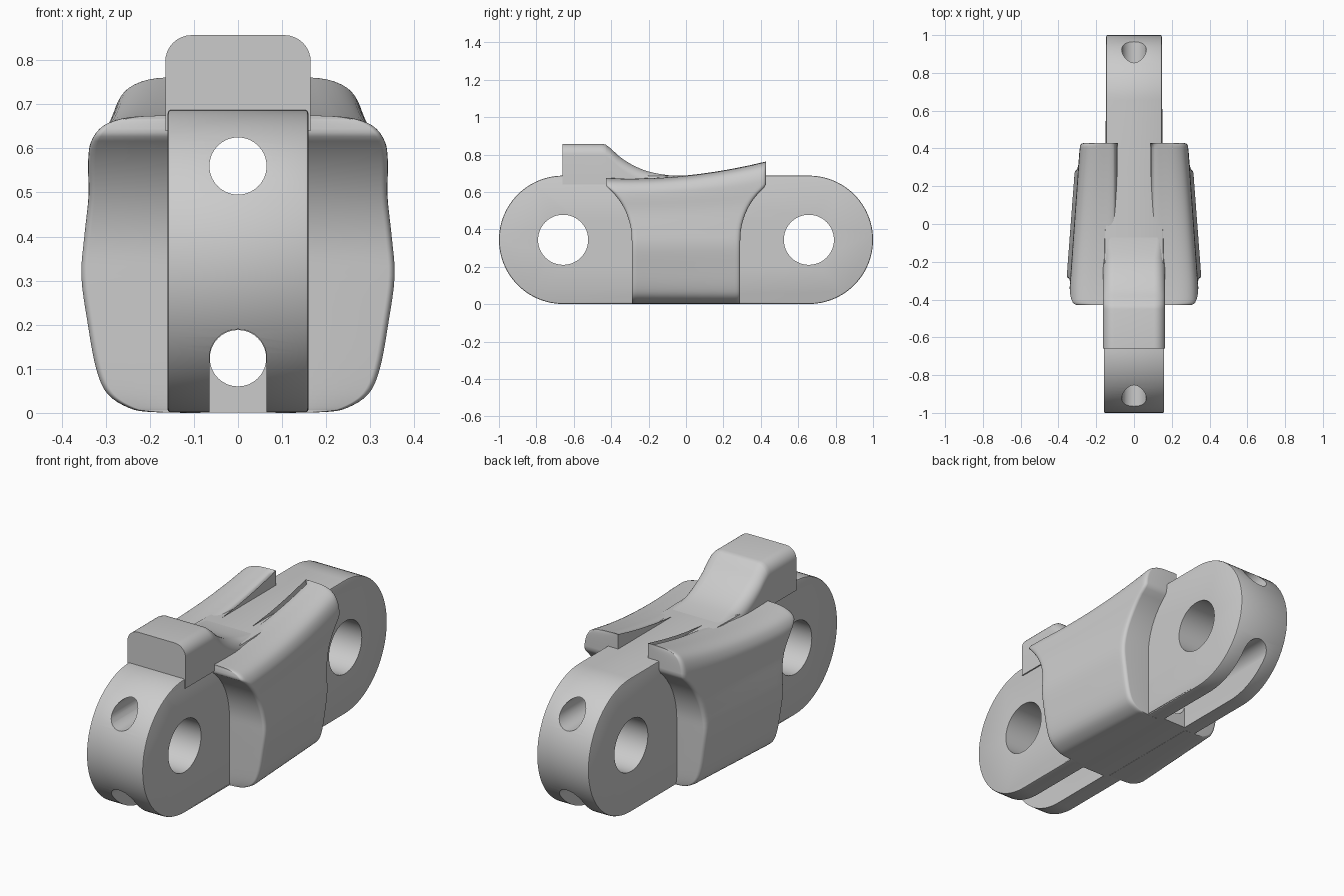
import bpy, bmesh, math
from mathutils import Vector, Matrix

cube = bpy.data.objects.get("Cube")
if cube:
    bpy.data.objects.remove(cube)

PIN_Y, PIN_Z, END_R = 0.657, 0.344, 0.343
SLOT_R = 0.065

grey = bpy.data.materials.new("plain grey")
grey.use_nodes = True
grey.diffuse_color = (0.6, 0.6, 0.6, 1)
grey.node_tree.nodes["Principled BSDF"].inputs["Base Color"].default_value = (0.6, 0.6, 0.6, 1)


def make(name, bm):
    bmesh.ops.recalc_face_normals(bm, faces=bm.faces)
    mesh = bpy.data.meshes.new(name)
    bm.to_mesh(mesh)
    bm.free()
    mesh.materials.append(grey)
    obj = bpy.data.objects.new(name, mesh)
    bpy.context.collection.objects.link(obj)
    return obj


def activate(obj):
    bpy.ops.object.select_all(action='DESELECT')
    obj.select_set(True)
    bpy.context.view_layer.objects.active = obj


def apply_modifier(obj, kind, **settings):
    mod = obj.modifiers.new(kind.title(), kind)
    for key, value in settings.items():
        setattr(mod, key, value)
    activate(obj)
    bpy.ops.object.modifier_apply(modifier=mod.name)


def smooth(obj, degrees=35):
    activate(obj)
    bpy.ops.object.shade_smooth_by_angle(angle=math.radians(degrees))


def loft(sections, caps=True):
    """Skin closed rings of equal length; returns the bmesh and its rings."""
    bm = bmesh.new()
    rings = [[bm.verts.new(p) for p in ring] for ring in sections]
    n = len(rings[0])
    for a, b in zip(rings, rings[1:]):
        for i in range(n):
            j = (i + 1) % n
            bm.faces.new((a[i], a[j], b[j], b[i]))
    if caps:
        bm.faces.new(rings[0])
        bm.faces.new(rings[-1])
    return bm, rings


def arc(cx, cz, r, start, end, steps):
    return [(cx + r * math.cos(math.radians(start + (end - start) * i / steps)),
             cz + r * math.sin(math.radians(start + (end - start) * i / steps)))
            for i in range(steps + 1)]


def spline(points, steps):
    """Catmull-Rom curve through the given points."""
    pts = [Vector(p) for p in points]
    pts = [pts[0]] + pts + [pts[-1]]
    out = []
    for a, b, c, d in zip(pts, pts[1:], pts[2:], pts[3:]):
        for k in range(steps):
            t = k / steps
            out.append(0.5 * (2 * b + (c - a) * t + (2 * a - 5 * b + 4 * c - d) * t ** 2
                              + (3 * b - a - 3 * c + d) * t ** 3))
    return out + [pts[-1]]


def cut(obj, profile, axis, start, end):
    """Subtract a prism with the given profile, running along x or y."""
    place = (lambda p, s: (s, p[0], p[1])) if axis == 'x' else (lambda p, s: (p[0], s, p[1]))
    bm, _ = loft([[place(p, s) for p in profile] for s in (start, end)])
    cutter = make("cutter", bm)
    cutter.hide_render = True
    apply_modifier(obj, 'BOOLEAN', operation='DIFFERENCE', solver='EXACT', object=cutter)
    bpy.data.objects.remove(cutter)


# Central bar: round-ended plate, slightly narrower at the back
def bar_width(y):
    return 0.16 - 0.013 * min(1, max(0, (y + 0.3) / 0.6))


outline = (arc(PIN_Y, PIN_Z, END_R, -90, 90, 48)
           + [(0.3, PIN_Z + END_R), (-0.3, PIN_Z + END_R)]
           + arc(-PIN_Y, PIN_Z, END_R, 90, 270, 48)
           + [(-0.3, PIN_Z - END_R), (0.3, PIN_Z - END_R)])
bm, _ = loft([[(side * bar_width(y), y, z) for y, z in outline] for side in (-1, 1)])
bar = make("central_bar", bm)
apply_modifier(bar, 'BEVEL', width=0.007, segments=2, limit_method='ANGLE',
               angle_limit=math.radians(60))

# Pin holes across, round bore along the top, bore and open slots along the bottom
for side in (-1, 1):
    cut(bar, arc(side * PIN_Y, PIN_Z, 0.134, 0, 352.5, 47), 'x', -0.5, 0.5)
    cut(bar, arc(0, 0.125, SLOT_R, 0, 180, 16) + [(-SLOT_R, -0.1), (SLOT_R, -0.1)],
        'y', side * 0.31, side * 1.2)
cut(bar, arc(0, 0.56, SLOT_R, 0, 348.75, 31), 'y', -1.2, 1.2)
cut(bar, arc(0, 0.124, SLOT_R - 0.001, 0, 348.75, 31), 'y', -0.4, 0.4)
smooth(bar)

# Raised stop block with a ramp sweeping down to the middle
ramp = [Vector((-0.66, 0.857)), Vector((-0.45, 0.857))] + spline(
    [(-0.43, 0.853), (-0.4, 0.83), (-0.35, 0.785), (-0.28, 0.741),
     (-0.2, 0.709), (-0.1, 0.69), (0.02, 0.68)], 5)
sections = []
for y, top in ramp:
    w, r = 0.165, min(0.06, top - 0.645)
    half = arc(w - r, top - r, r, 0, 90, 8)
    half = [(w, 0.64)] + half
    sections.append([(x, y, z) for x, z in half] + [(-x, y, z) for x, z in reversed(half)])
bm, _ = loft(sections)
smooth(make("stop_block", bm))


# Side body: bulging flank whose top flares concentrically around the pins
def reach(z):
    """Half length of the flank at height z."""
    if z < PIN_Z:
        return 0.29
    return min(0.428, PIN_Y - math.sqrt(max(0, 0.367 ** 2 - (z - PIN_Z) ** 2)))


flank = spline([(0.10, 0), (0.2, 0.002), (0.25, 0.011), (0.3, 0.043), (0.326, 0.1),
                (0.345, 0.2), (0.36, 0.31), (0.353, 0.4), (0.341, 0.5), (0.34, 0.58),
                (0.333, 0.625), (0.305, 0.662), (0.25, 0.681), (0.165, 0.685),
                (0.125, 0.685), (0.103, 0.679), (0.092, 0.66)], 4)
INNER, ROUND = 0.088, 0.022
steps = [-1, -0.997, -0.985, -0.965, -0.94] + [i / 10 for i in range(-9, 10)] \
    + [0.94, 0.965, 0.985, 0.997, 1]
sections = []
for t in steps:
    outer, inner = [], []
    for x, z in flank:
        y = t * reach(z)
        top = 0.672 + 0.17 * (y + 0.3) ** 2
        if z > 0.4:
            z = 0.4 + (z - 0.4) * (top - 0.4) / 0.285
        y = t * reach(z)
        # Narrow toward the back and round the end edges
        k = min(1, max(0, (abs(y) - reach(z) + ROUND) / ROUND))
        inset = 0.016 * (1 - math.sqrt(1 - k * k))
        scale = min(1, 1 - 0.21 * (y + 0.33))
        wide = x * scale if x > 0.2 else x + (scale - 1) * max(0, x - 0.1) * 2
        outer.append((max(INNER, wide - inset), y, z))
        inner.append((INNER - 0.003, y, z))
    sections.append(outer + inner[::-1])
bm, rings = loft(sections, caps=False)
count = len(flank)
for ring in (rings[0], rings[-1]):
    for i in range(count - 1):
        bm.faces.new((ring[i], ring[i + 1], ring[-i - 2], ring[-i - 1]))
body = make("side_body", bm)
apply_modifier(body, 'MIRROR', use_mirror_merge=False)
smooth(body, 40)
